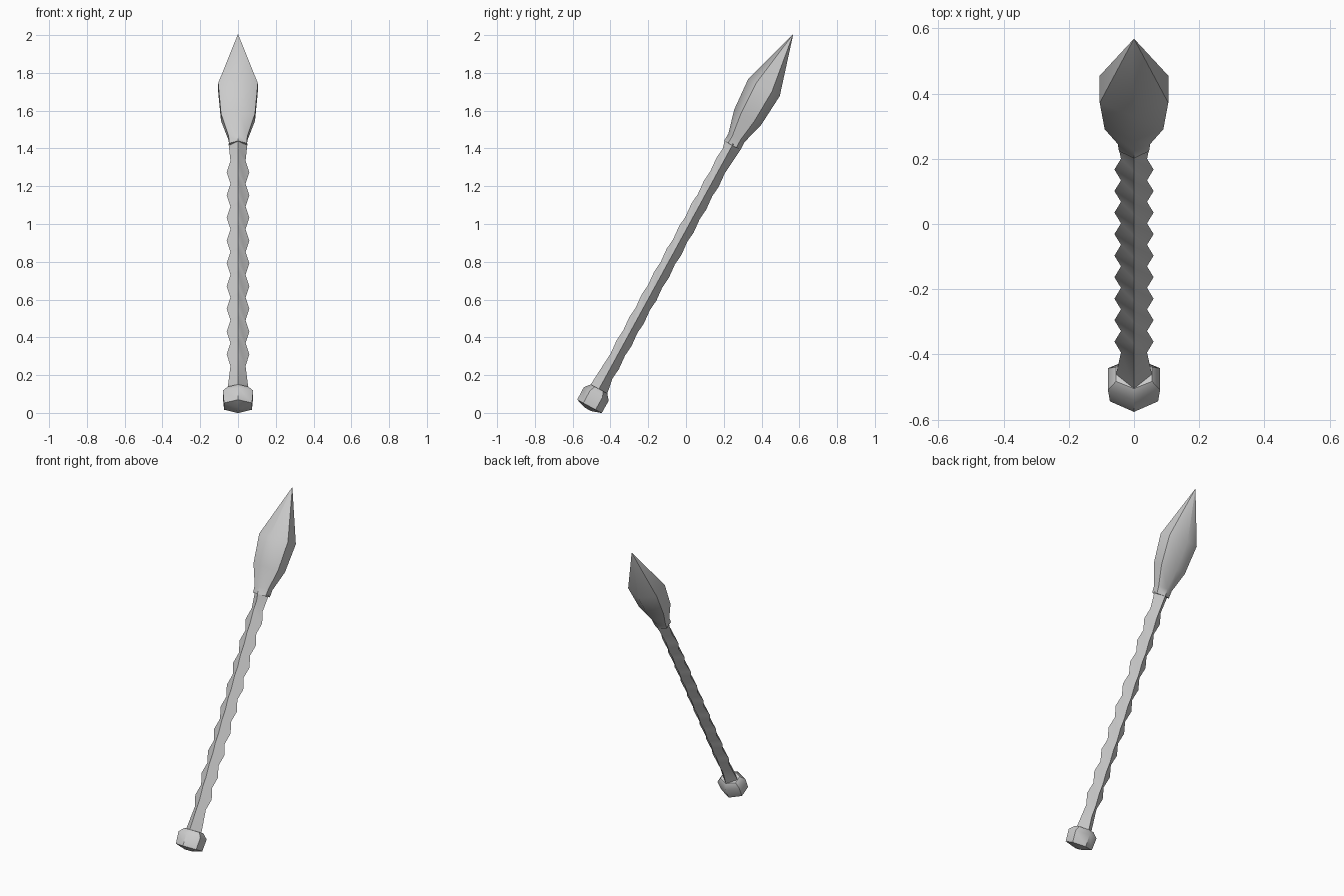
import bpy, math
from mathutils import Vector

if "Cube" in bpy.data.objects:
    bpy.data.objects.remove(bpy.data.objects["Cube"])

D = Vector((0, 0.480, 0.877))    # along the leaning shaft
N = Vector((0, 0.877, -0.480))   # across it, towards the back
N0 = -0.465                      # offset of the axis


def ring(s, rx, rn, sides, slant=0):
    # rx, rn: half extents; slant tilts the ring along the shaft
    sx = rx / math.cos(math.pi / 6) if sides == 6 else rx
    pts = []
    for i in range(sides):
        a = 2 * math.pi * i / sides
        n = rn * math.cos(a)
        pts.append(Vector((sx * math.sin(a), 0, 0)) + D * (s - slant * n) + N * (N0 + n))
    return pts


def loft(name, rings, angle):
    k = len(rings[0])
    verts = [p for r in rings for p in r]
    faces = [(j * k + i, j * k + (i + 1) % k, (j + 1) * k + (i + 1) % k, (j + 1) * k + i)
             for j in range(len(rings) - 1) for i in range(k)]
    faces += [tuple(range(k))[::-1], tuple(range(len(verts) - k, len(verts)))]
    me = bpy.data.meshes.new(name)
    me.from_pydata([tuple(v) for v in verts], [], faces)
    ob = bpy.data.objects.new(name, me)
    bpy.context.collection.objects.link(ob)
    bpy.context.view_layer.objects.active = ob
    ob.select_set(True)
    bpy.ops.object.shade_smooth_by_angle(angle=math.radians(angle))
    ob.select_set(False)


# twisted-looking grip: slanted grooves and bulges
STEP, TOP = 0.1374, 1.266
grip = [ring(-0.11, 0.055, 0.05, 4, 0)]
for i in range(9, -1, -1):
    grip.append(ring(TOP - i * STEP, 0.04, 0.036, 4, 1.54))
    if i:
        grip.append(ring(TOP - (i - 0.5) * STEP, 0.06, 0.042, 4, 1.54))
grip.append(ring(1.37, 0.05, 0.05, 4, 0))
loft("grip", grip, 40)

# pointed head
loft("head", [ring(1.36, 0.046, 0.05, 6), ring(1.405, 0.05, 0.048, 6), ring(1.53, 0.09, 0.082, 6),
              ring(1.71, 0.105, 0.095, 6), ring(2.03, 0.001, 0.001, 6)], 50)

# pommel
loft("pommel", [ring(-0.233, 0.02, 0.02, 6), ring(-0.215, 0.074, 0.074, 6),
                ring(-0.14, 0.08, 0.075, 6), ring(-0.11, 0.055, 0.05, 6)], 50)
